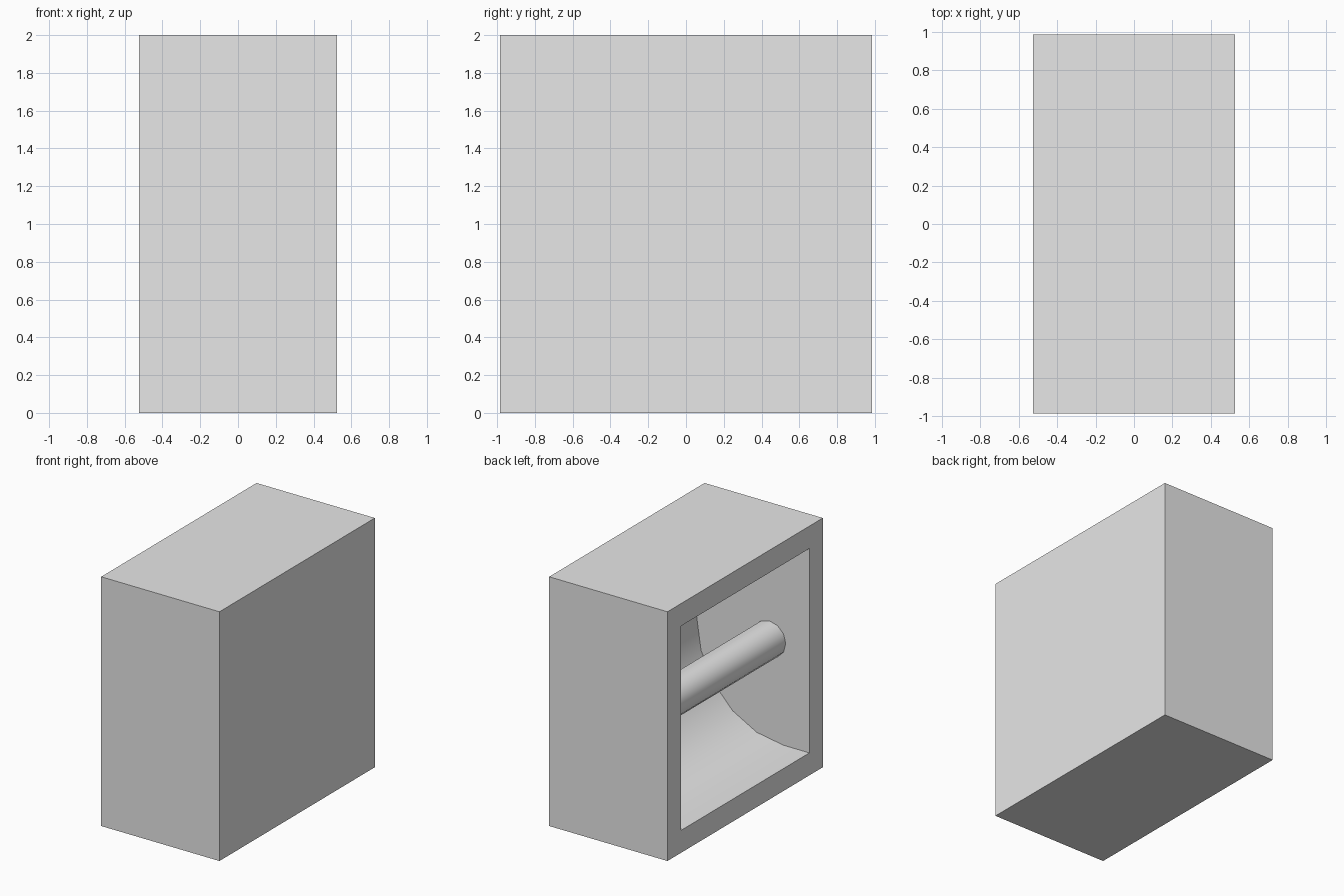
import bpy, bmesh, math

cube = bpy.data.objects.get("Cube")
if cube:
    bpy.data.objects.remove(cube, do_unlink=True)

# Plain grey material shared by all parts
grey = bpy.data.materials.new("plain_grey")
grey.use_nodes = True
colour = (0.8, 0.8, 0.8, 1)
grey.diffuse_color = colour
grey.node_tree.nodes["Principled BSDF"].inputs["Base Color"].default_value = colour

HALF_X, HALF_Y, HEIGHT = 0.525, 0.985, 2.0
OPEN_Y, OPEN_Z = 0.815, 0.82      # half sizes of the opening
MID_Z = HEIGHT / 2


def finish(bm, name):
    """Turn a bmesh into a smooth-by-angle object."""
    bmesh.ops.recalc_face_normals(bm, faces=bm.faces)
    mesh = bpy.data.meshes.new(name)
    bm.to_mesh(mesh)
    bm.free()
    mesh.materials.append(grey)
    obj = bpy.data.objects.new(name, mesh)
    bpy.context.collection.objects.link(obj)
    bpy.ops.object.select_all(action="DESELECT")
    obj.select_set(True)
    bpy.context.view_layer.objects.active = obj
    bpy.ops.object.shade_smooth_by_angle(angle=math.radians(40))
    return obj


# Housing: a box whose -x side opens into a round-backed recess
bm = bmesh.new()
bmesh.ops.create_cube(bm, size=1)
for v in bm.verts:
    v.co.x *= 2 * HALF_X
    v.co.y *= 2 * HALF_Y
    v.co.z = v.co.z * HEIGHT + MID_Z
bm.faces.ensure_lookup_table()
open_face = min(bm.faces, key=lambda f: f.calc_center_median().x)
outer = sorted(open_face.verts, key=lambda v: math.atan2(v.co.z - MID_Z, v.co.y))
bmesh.ops.delete(bm, geom=[open_face], context="FACES_ONLY")

# Recess profile in x and z: straight lips joined by a half-round back
SEGMENTS, ARC_X, ARC_DEPTH = 10, -0.295, 0.77
profile = [(-HALF_X, MID_Z - OPEN_Z)]
for i in range(SEGMENTS + 1):
    a = math.pi * i / SEGMENTS
    profile.append((ARC_X + ARC_DEPTH * math.sin(a), MID_Z - OPEN_Z * math.cos(a)))
profile.append((-HALF_X, MID_Z + OPEN_Z))
ends = [[bm.verts.new((x, y, z)) for x, z in profile] for y in (-OPEN_Y, OPEN_Y)]
for i in range(len(profile) - 1):
    bm.faces.new((ends[0][i], ends[0][i + 1], ends[1][i + 1], ends[1][i]))
for end in ends:
    bm.faces.new(end)

# Flat frame around the opening
inner = [ends[0][0], ends[1][0], ends[1][-1], ends[0][-1]]
for i in range(4):
    j = (i + 1) % 4
    bm.faces.new((outer[i], outer[j], inner[j], inner[i]))
finish(bm, "housing")

# Bar spanning the recess from end wall to end wall
bm = bmesh.new()
bmesh.ops.create_cone(bm, segments=12, radius1=0.145, radius2=0.145,
                      depth=2 * OPEN_Y, cap_ends=False)
bar = finish(bm, "roller_bar")
bar.rotation_euler.x = math.pi / 2
bar.location = (-0.17, 0, MID_Z)
